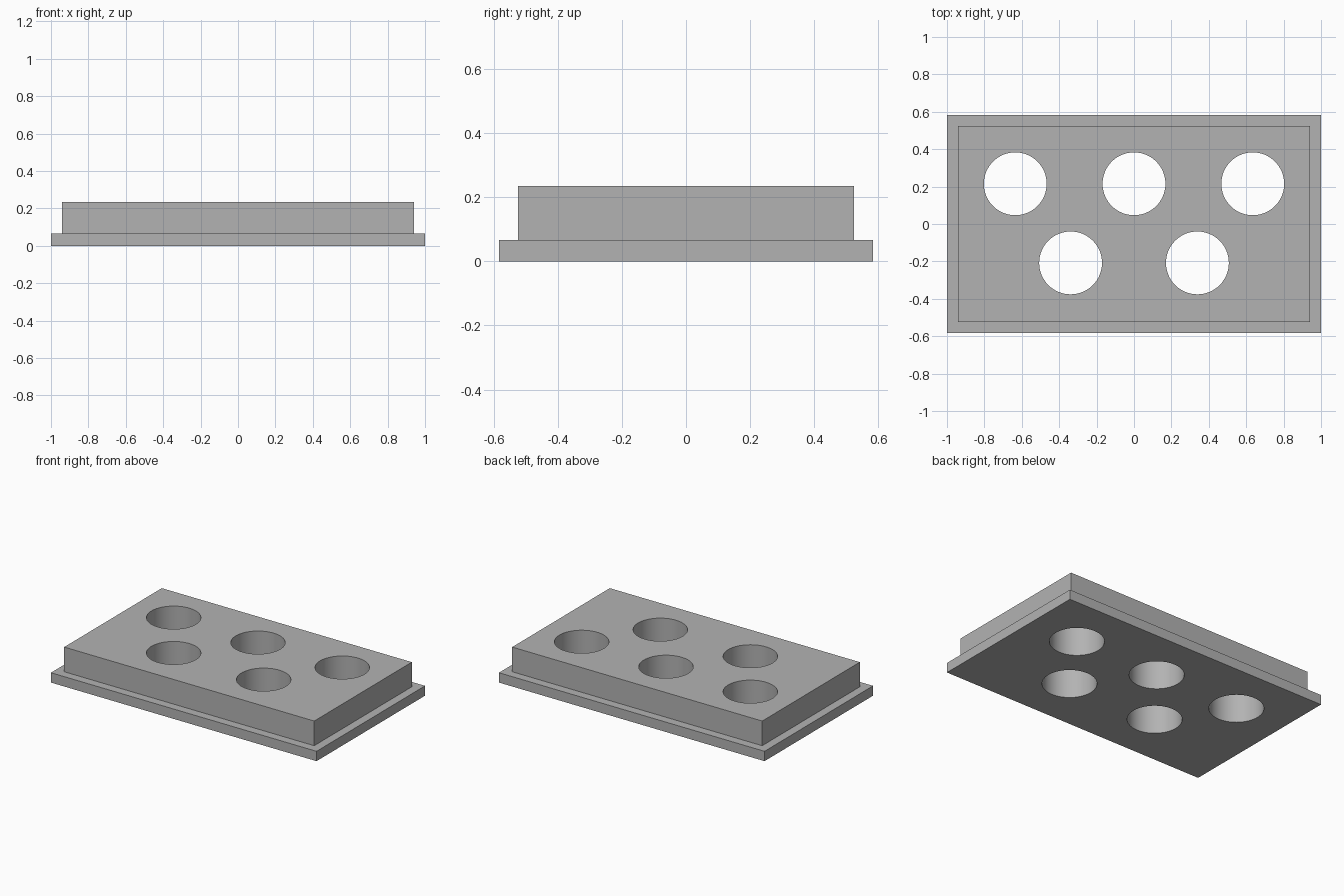
import bpy
import bmesh
import math
from mathutils import Matrix, Vector

cube = bpy.data.objects.get("Cube")
if cube:
    bpy.data.objects.remove(cube, do_unlink=True)

BASE = (2.0, 1.167, 0.067)
BLOCK = (1.834, 1.0, 0.168)
HOLE_RADIUS = 0.168
HOLES = [(-0.635, 0.215), (0, 0.215), (0.635, 0.215), (-0.339, -0.208), (0.339, -0.208)]

grey = bpy.data.materials.new("plain grey")
grey.use_nodes = True
grey.diffuse_color = (0.45, 0.45, 0.45, 1)
grey.node_tree.nodes["Principled BSDF"].inputs["Base Color"].default_value = grey.diffuse_color


def make_object(name, bm):
    mesh = bpy.data.meshes.new(name)
    bm.to_mesh(mesh)
    bm.free()
    mesh.materials.append(grey)
    obj = bpy.data.objects.new(name, mesh)
    bpy.context.collection.objects.link(obj)
    return obj


# Stepped body: flange with a raised block inset from its top face
bm = bmesh.new()
bmesh.ops.create_cube(bm, size=1, matrix=Matrix.Translation((0, 0, BASE[2] / 2)) @ Matrix.Diagonal((*BASE, 1)))
top = max(bm.faces, key=lambda f: f.calc_center_median().z)
bmesh.ops.inset_region(bm, faces=[top], thickness=(BASE[0] - BLOCK[0]) / 2)
raised = bmesh.ops.extrude_face_region(bm, geom=[top])["geom"]
bmesh.ops.delete(bm, geom=[top], context="FACES")
bmesh.ops.translate(bm, vec=Vector((0, 0, BLOCK[2])),
                    verts=[g for g in raised if isinstance(g, bmesh.types.BMVert)])
bmesh.ops.recalc_face_normals(bm, faces=bm.faces)
body = make_object("stepped_holder", bm)

# Round through holes
bm = bmesh.new()
for x, y in HOLES:
    bmesh.ops.create_cone(bm, cap_ends=True, segments=64, radius1=HOLE_RADIUS, radius2=HOLE_RADIUS,
                          depth=1, matrix=Matrix.Translation((x, y, 0)))
cutter = make_object("hole_cutter", bm)
cutter.hide_render = True

cut = body.modifiers.new("holes", "BOOLEAN")
cut.operation = "DIFFERENCE"
cut.solver = "EXACT"
cut.object = cutter

bpy.ops.object.select_all(action="DESELECT")
body.select_set(True)
bpy.context.view_layer.objects.active = body
bpy.ops.object.modifier_apply(modifier=cut.name)
bpy.data.objects.remove(cutter, do_unlink=True)

# Smooth hole walls with crisp edges
bpy.ops.object.shade_smooth_by_angle(angle=math.radians(30))
